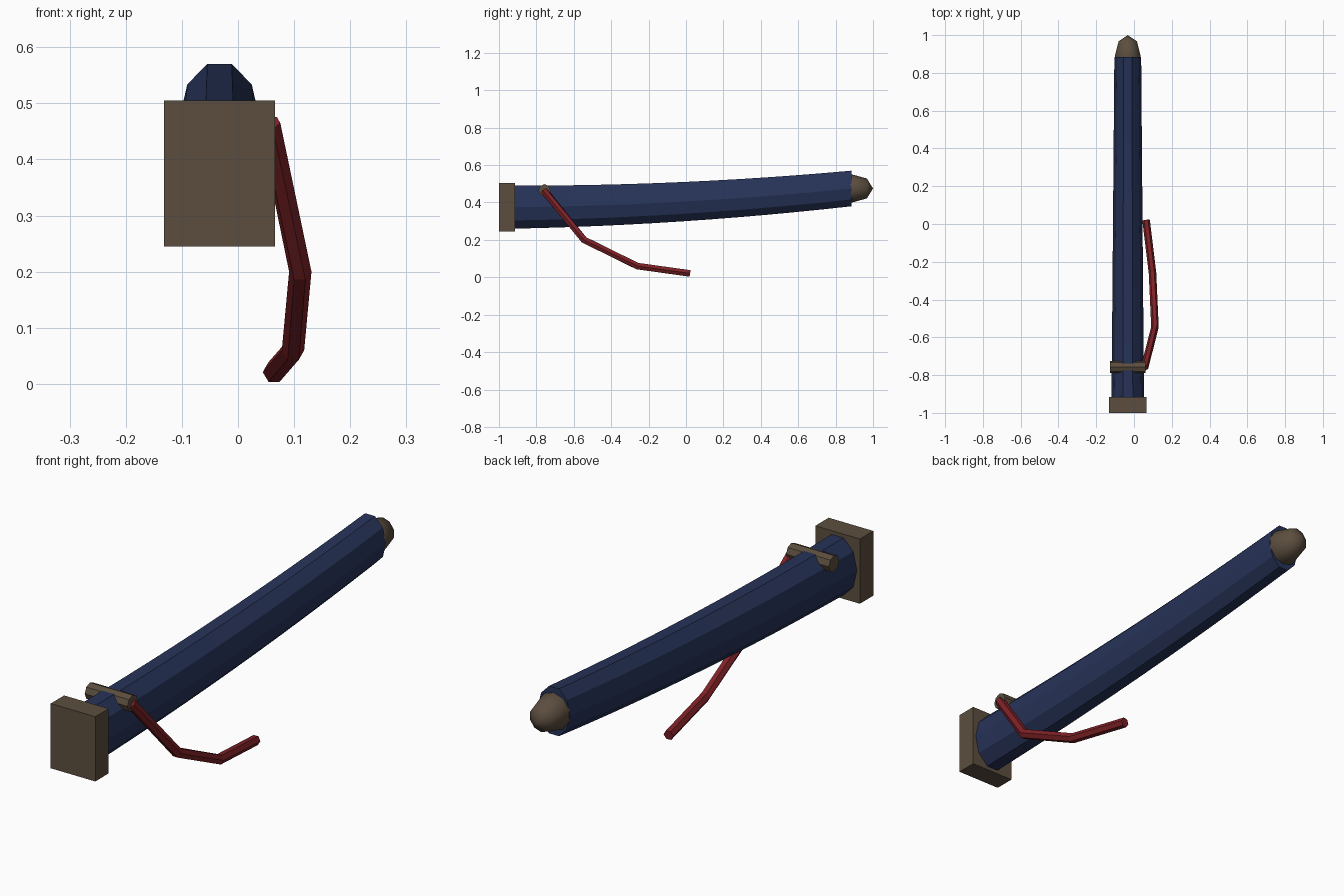
import bpy, bmesh, math
from mathutils import Vector, Matrix

if "Cube" in bpy.data.objects:
    bpy.data.objects.remove(bpy.data.objects["Cube"])

CX = -0.033  # centre line of the sheath


def material(name, rgb):
    m = bpy.data.materials.new(name)
    m.diffuse_color = (*rgb, 1)
    m.use_nodes = True
    m.node_tree.nodes["Principled BSDF"].inputs["Base Color"].default_value = m.diffuse_color
    return m


BROWN = material("dark brown", (0.107, 0.076, 0.050))
NAVY = material("navy blue", (0.020, 0.033, 0.098))
RED = material("deep red", (0.215, 0.016, 0.020))


def finish(bm, name, mat, smooth=False):
    bmesh.ops.recalc_face_normals(bm, faces=bm.faces)
    for f in bm.faces:
        f.smooth = smooth
    me = bpy.data.meshes.new(name)
    bm.to_mesh(me)
    bm.free()
    me.materials.append(mat)
    ob = bpy.data.objects.new(name, me)
    bpy.context.collection.objects.link(ob)
    return ob


def loft(name, rings, mat):
    """Skin a list of equal rings of points and cap both ends."""
    bm = bmesh.new()
    loops = [[bm.verts.new(p) for p in r] for r in rings]
    n = len(loops[0])
    for a, b in zip(loops, loops[1:]):
        for i in range(n):
            j = (i + 1) % n
            bm.faces.new((a[i], a[j], b[j], b[i]))
    bm.faces.new(loops[0])
    bm.faces.new(loops[-1])
    return finish(bm, name, mat)


def ring(n, center, u, v):
    return [center + u * math.cos(2 * math.pi * i / n) + v * math.sin(2 * math.pi * i / n)
            for i in range(n)]


# Sheath: ten-sided oval, tapering and curving gently upward
rings = []
for k in range(13):
    t = k / 12
    c = Vector((CX, -0.93 + 1.815 * t, 0.375 + 0.016 * t + 0.084 * t * t))
    rings.append(ring(10, c, Vector((0.086 - 0.015 * t, 0, 0)),
                      Vector((0, 0, 0.121 - 0.021 * t))))
loft("sheath", rings, NAVY)

# Mouth block at the front end
bm = bmesh.new()
bmesh.ops.create_cube(bm, size=1, matrix=Matrix.Translation((CX, -0.9575, 0.375))
                      @ Matrix.Diagonal((0.198, 0.085, 0.26, 1)))
finish(bm, "mouth_block", BROWN)

# Rounded tip at the far end
bm = bmesh.new()
bmesh.ops.create_uvsphere(bm, u_segments=10, v_segments=4, radius=1,
                          matrix=Matrix.Translation((CX, 0.888, 0.475))
                          @ Matrix.Diagonal((0.072, 0.112, 0.075, 1))
                          @ Matrix.Rotation(math.pi / 2, 4, 'X'))
finish(bm, "tip_cap", BROWN, smooth=True)

# Cross peg sunk into the top of the sheath
loft("cord_peg", [ring(8, Vector((x, -0.757, 0.465)), Vector((0, 0.033, 0)), Vector((0, 0, 0.033)))
                  for x in (-0.128, 0.062)], BROWN)

# Hanging cord: six-sided tube along a short path
path = [Vector(p) for p in ((0.056, -0.76, 0.465), (0.111, -0.545, 0.2),
                            (0.098, -0.26, 0.06), (0.064, 0.02, 0.021))]
rings = []
for i, p in enumerate(path):
    d1 = (p - path[i - 1]).normalized() if i else (path[1] - p).normalized()
    d2 = (path[i + 1] - p).normalized() if i < len(path) - 1 else d1
    tan = (d1 + d2).normalized()
    u = tan.cross(Vector((0, 0, 1))).normalized()
    v = u.cross(tan) / tan.dot(d1)
    rings.append(ring(6, p, u * 0.02, v * 0.02))
loft("cord", rings, RED)
